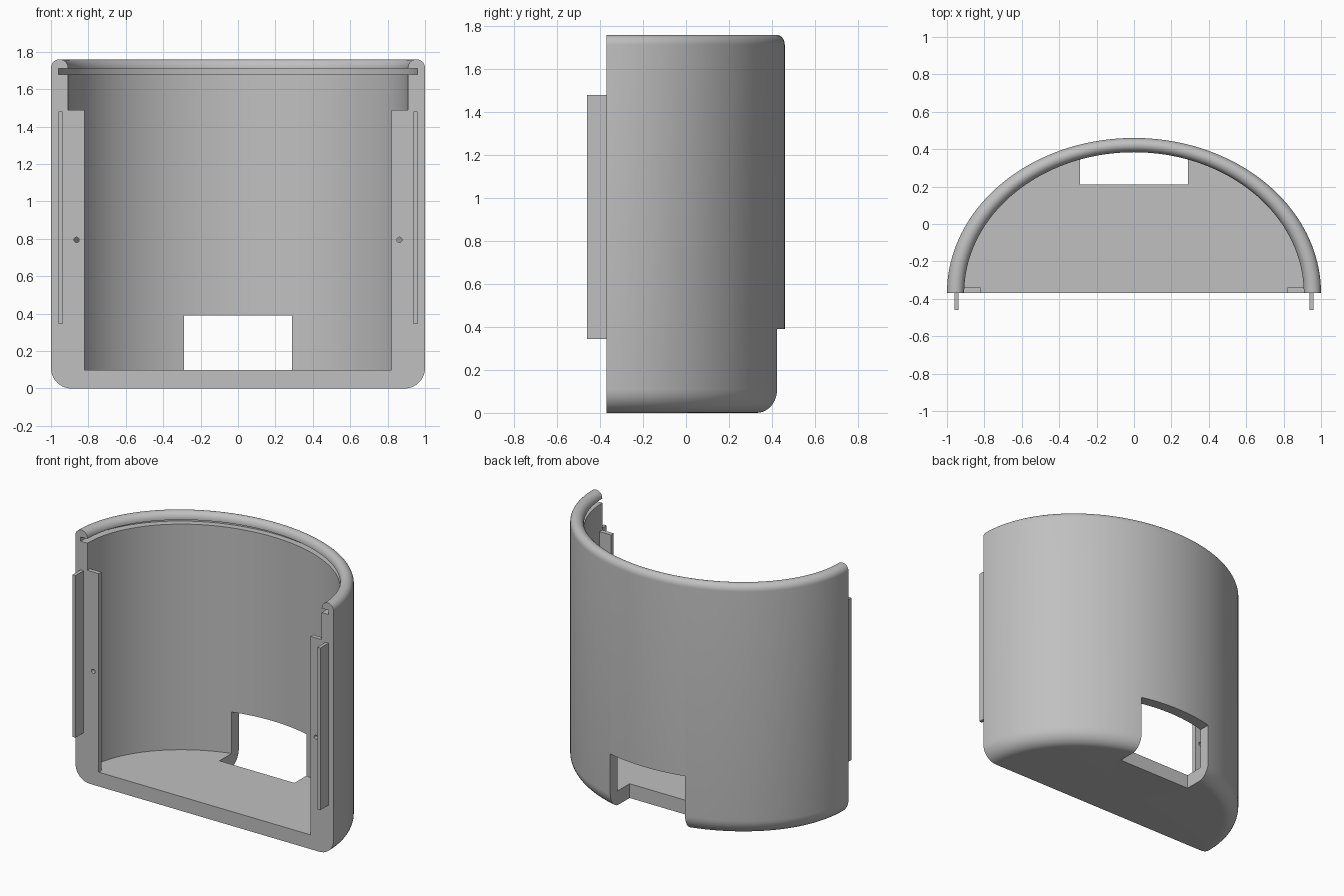
import bpy, bmesh, math
from mathutils import Matrix

cube = bpy.data.objects.get("Cube")
if cube:
    bpy.data.objects.remove(cube, do_unlink=True)

FRONT = -0.37      # plane of the open front
DEPTH = 0.83       # depth of the half ellipse for a half width of 1
INNER = 0.908      # inner wall half width
FLOOR = 0.1

grey = bpy.data.materials.new("light grey")
grey.use_nodes = True
colour = (0.527, 0.527, 0.527, 1)
grey.diffuse_color = colour
grey.node_tree.nodes["Principled BSDF"].inputs["Base Color"].default_value = colour


def finish(name, bm):
    bmesh.ops.recalc_face_normals(bm, faces=bm.faces)
    mesh = bpy.data.meshes.new(name)
    bm.to_mesh(mesh)
    bm.free()
    mesh.materials.append(grey)
    obj = bpy.data.objects.new(name, mesh)
    bpy.context.collection.objects.link(obj)
    return obj


def box(name, low, high):
    bm = bmesh.new()
    bmesh.ops.create_cube(bm, size=1)
    for v in bm.verts:
        v.co = [a + (c + 0.5) * (b - a) for a, b, c in zip(low, high, v.co)]
    return finish(name, bm)


def activate(obj):
    bpy.ops.object.select_all(action='DESELECT')
    obj.select_set(True)
    bpy.context.view_layer.objects.active = obj


def cut(obj, cutter):
    mod = obj.modifiers.new("cut", 'BOOLEAN')
    mod.operation = 'DIFFERENCE'
    mod.solver = 'EXACT'
    mod.object = cutter
    activate(obj)
    bpy.ops.object.modifier_apply(modifier=mod.name)
    bpy.data.objects.remove(cutter, do_unlink=True)


def arc(cx, cz, r, start, end, steps):
    angles = [math.radians(start + (end - start) * i / steps) for i in range(steps + 1)]
    return [(cx + r * math.cos(a), cz + r * math.sin(a)) for a in angles]


# Shell: rounded base, wall, rolled rim, groove and floor in one profile
rim = (1 - INNER) / 2
profile = [(0, 0)] + arc(0.89, 0.11, 0.11, -90, 0, 10)
profile += arc(1 - rim, 1.76 - rim, rim, 0, 180, 14)
profile += [(INNER, 1.71), (0.96, 1.71), (0.96, 1.68), (INNER, 1.68),
            (INNER, FLOOR), (0, FLOOR)]

STEPS = 96
bm = bmesh.new()
axis = {0: bm.verts.new((0, FRONT, 0)),
        len(profile) - 1: bm.verts.new((0, FRONT, FLOOR))}
rings = []
for s in range(STEPS + 1):
    a = math.pi * s / STEPS
    rings.append([axis.get(i) or bm.verts.new(
        (r * math.cos(a), FRONT + DEPTH * r * math.sin(a), z))
        for i, (r, z) in enumerate(profile)])
for one, two in zip(rings, rings[1:]):
    for i in range(len(profile) - 1):
        corners = [one[i], one[i + 1], two[i + 1], two[i]]
        bm.faces.new(list(dict.fromkeys(corners)))
bm.faces.new(rings[0])
bm.faces.new(rings[-1])
shell = finish("shell", bm)

# Rear opening through wall and floor
cut(shell, box("opening_cutter", (-0.29, 0.21, -0.2), (0.29, 0.7, 0.39)))
activate(shell)
bpy.ops.object.shade_smooth_by_angle(angle=math.radians(30))

# Front flanges with screw holes, and the thin tabs in front of the wall ends
for side, label in ((1, "left"), (-1, "right")):
    xs = sorted((side * 0.82, side * INNER))
    flange = box(label + "_flange", (xs[0], FRONT, FLOOR), (xs[1], -0.34, 1.49))
    bm = bmesh.new()
    bmesh.ops.create_cone(bm, cap_ends=True, segments=24, radius1=0.014,
                          radius2=0.014, depth=0.2,
                          matrix=Matrix.Translation((side * 0.863, -0.355, 0.795))
                          @ Matrix.Rotation(math.pi / 2, 4, 'X'))
    cut(flange, finish("hole_cutter", bm))
    xs = sorted((side * 0.937, side * 0.96))
    box(label + "_tab", (xs[0], -0.46, 0.345), (xs[1], FRONT + 0.01, 1.48))
